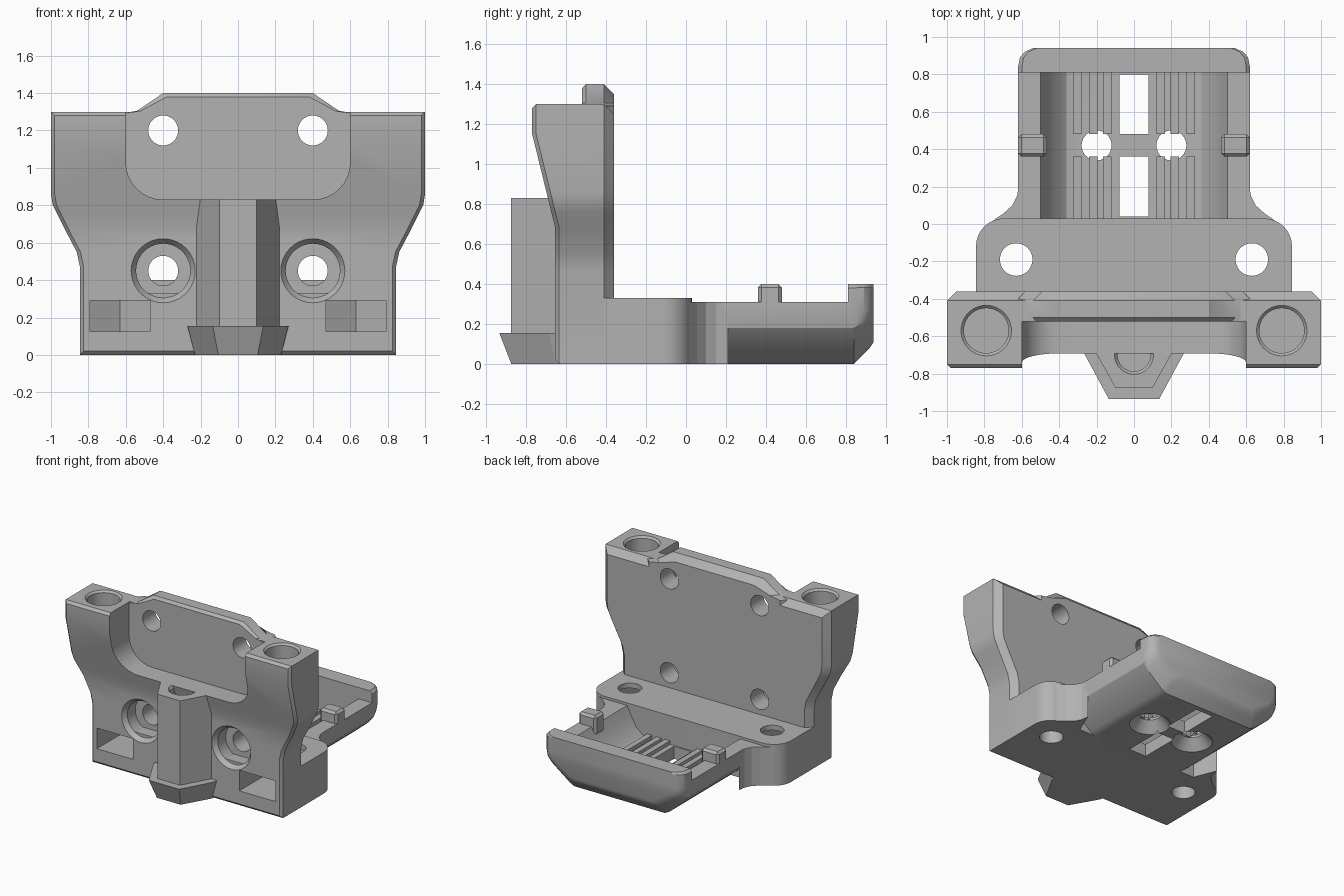
import bpy, bmesh, math

if "Cube" in bpy.data.objects:
    bpy.data.objects.remove(bpy.data.objects["Cube"])

grey = bpy.data.materials.new("mid grey")
grey.use_nodes = True
grey.diffuse_color = (0.45, 0.45, 0.45, 1)
grey.node_tree.nodes["Principled BSDF"].inputs["Base Color"].default_value = grey.diffuse_color


def loft(name, loops, rows=False):
    """Skin matching loops; rows caps a left-right symmetric loop with strips."""
    bm = bmesh.new()
    rings = [[bm.verts.new(p) for p in loop] for loop in loops]
    n = len(rings[0])
    for a, b in zip(rings, rings[1:]):
        for i in range(n):
            j = (i + 1) % n
            bm.faces.new((a[i], a[j], b[j], b[i]))
    for r in (rings[0], rings[-1]):
        if rows:
            for i in range(n // 2 - 1):
                bm.faces.new((r[i], r[i + 1], r[n - 2 - i], r[n - 1 - i]))
        else:
            bm.faces.new(r)
    bmesh.ops.recalc_face_normals(bm, faces=bm.faces)
    mesh = bpy.data.meshes.new(name)
    bm.to_mesh(mesh)
    bm.free()
    mesh.materials.append(grey)
    obj = bpy.data.objects.new(name, mesh)
    bpy.context.collection.objects.link(obj)
    return obj


def mirrored(half):
    return half + [(-x, v) for x, v in reversed(half)]


def slab(name, pts, z0, z1):
    return loft(name, [[(x, y, z) for x, y in pts] for z in (z0, z1)])


def box(name, x0, x1, y0, y1, z0, z1):
    return slab(name, [(x0, y0), (x1, y0), (x1, y1), (x0, y1)], z0, z1)


def along_y(name, half, y0, y1):
    return loft(name, [[(x, y, z) for x, z in mirrored(half)] for y in (y0, y1)], True)


def drill(axis, cx, c, steps):
    """Turned cutter; steps are (radius, position along the axis)."""
    loops = []
    for r, t in steps:
        ring = [(cx + r * math.cos(k * math.tau / 40), c + r * math.sin(k * math.tau / 40))
                for k in range(40)]
        loops.append([(u, v, t) if axis == "Z" else (u, t, v) for u, v in ring])
    return loft("drill_cutter", loops)


def panel(name, half, layers):
    """Upright panel; layers are (edge inset, y as a function of z)."""
    low, high = half[0][1], half[-1][1]
    loops = []
    for d, fy in layers:
        ins = [(x - d, z + d if z == low else z - d if z == high else z) for x, z in half]
        loops.append([(x, fy(z), z) for x, z in mirrored(ins)])
    return loft(name, loops, True)


def cut(obj, cutters):
    for c in cutters:
        m = obj.modifiers.new("cut", "BOOLEAN")
        m.operation, m.solver, m.object = "DIFFERENCE", "EXACT", c
    bpy.context.view_layer.update()
    done = bpy.data.meshes.new_from_object(obj.evaluated_get(bpy.context.evaluated_depsgraph_get()))
    obj.modifiers.clear()
    obj.data = done


def bevel(obj, width):
    m = obj.modifiers.new("edge", "BEVEL")
    m.width, m.segments = width, 1


# Upright body: front leans outward toward the top
def front(z):
    return -0.655 - 0.115 * min(1, max(0, (z - 0.68) / 0.47))


def back(z):
    return -0.36


side = [(0.845, 0), (0.845, 0.47), (0.862, 0.55), (0.93, 0.68), (0.97, 0.76),
        (0.99, 0.8), (1, 0.86), (1, 1.15), (1, 1.3)]
body = panel("upright_body", side, [(0.02, front), (0, lambda z: front(z) + 0.02),
                                    (0, lambda z: -0.41), (0.05, back)])
plate = panel("back_plate", [(0.63, 0.75), (0.63, 1.29), (0.54, 1.305), (0.4, 1.4)],
              [(0.02, lambda z: -0.52), (0, lambda z: -0.5), (0, lambda z: -0.41), (0.05, back)])

# Base block with rounded rear corners
half = [(0.845, -0.62)] + [(0.695 + 0.15 * math.cos(t), -0.12 + 0.15 * math.sin(t))
                           for t in [k * math.pi / 16 for k in range(9)]]
base = slab("base_block", mirrored(half), 0, 0.33)
for s in (1, -1):
    slab("base_fillet", [(s * x, y) for x, y in
         [(0.53, 0), (0.78, 0), (0.7, 0.055), (0.65, 0.1), (0.625, 0.15), (0.615, 0.21)]], 0, 0.31)

# Tray with rounded underside and sloped rear end
loops = []
for y, w, b in [(0, 0.62, 0), (0.84, 0.62, 0), (0.89, 0.61, 0.05), (0.92, 0.585, 0.08), (0.94, 0.54, 0.11)]:
    sec = [(w - 0.22, 0), (w - 0.18, 0.02), (w - 0.05, 0.13), (w - 0.01, 0.18),
           (w, 0.24), (w, 0.38), (w - 0.02, 0.4)]
    loops.append([(x, y, b + z * (0.4 - b) / 0.4) for x, z in mirrored(sec)])
tray = loft("tray", loops, True)

# Cutters
recess = [(0.4 + 0.2 * math.sin(k * math.pi / 16), 1.03 - 0.2 * math.cos(k * math.pi / 16))
          for k in range(9)] + [(0.6, 2)]
cutters = {"recess": along_y("recess_cutter", recess, -2, -0.515),
           "rim": box("rim_cutter", -1, 1, -0.2, 0.81, 0.31, 1),
           "cavity": along_y("cavity_cutter", [(0.3, 0.1), (0.36, 0.11), (0.42, 0.16),
                                               (0.47, 0.25), (0.5, 0.31), (0.5, 0.6)], 0.03, 0.81)}
body_cuts, plate_cuts, base_cuts = [cutters["recess"]], [], []
tray_cuts = [cutters["rim"], cutters["cavity"]]
for s in (1, -1):
    upper = drill("Y", s * 0.4, 1.2, [(0.08, -1), (0.08, 0)])
    bolt = drill("Y", s * 0.4, 0.45, [(0.175, -0.7), (0.175, -0.66), (0.145, -0.62), (0.145, -0.52),
                                      (0.08, -0.52), (0.08, 0)])
    ear = drill("Z", s * 0.79, -0.57, [(0.12, 0.95), (0.12, 1.285), (0.14, 1.305), (0.14, 1.5)])
    nut = slab("nut_pocket_cutter", [(s * x, y) for x, y in
               [(0.47, -0.8), (0.79, -0.8), (0.79, -0.1), (0.63, -0.005), (0.47, -0.1)]], 0.125, 0.29)
    screw = drill("Z", s * 0.63, -0.19, [(0.087, -1), (0.087, 1)])
    cone = drill("Z", s * 0.2, 0.42, [(0.16, -0.01), (0.08, 0.08), (0.08, 0.5)])
    body_cuts += [upper, bolt, ear, nut]
    plate_cuts.append(upper)
    base_cuts += [nut, screw]
    tray_cuts.append(cone)
for y0, y1 in ((0.04, 0.36), (0.48, 0.8)):
    tray_cuts.append(box("slot_cutter", -0.078, 0.078, y0, y1, -1, 1))

# Front pillar and its flared foot
pillar = slab("front_pillar", mirrored([(0.225, -0.54), (0.225, -0.65), (0.1, -0.875)]), 0.15, 0.83)
pillar_cut = drill("Z", 0, -0.7, [(0.088, 0.4), (0.088, 0.81), (0.108, 0.835), (0.108, 1)])
loft("pillar_foot", [[(x, y, z) for x, y in mirrored(pts)] for z, pts in
                     [(0, [(0.23, -0.6), (0.23, -0.655), (0.105, -0.875)]),
                      (0.155, [(0.27, -0.6), (0.27, -0.685), (0.135, -0.935)])]])

cut(body, body_cuts)
cut(plate, plate_cuts)
cut(base, base_cuts)
cut(tray, tray_cuts)
cut(pillar, [pillar_cut])
for c in set(body_cuts + plate_cuts + base_cuts + tray_cuts + [pillar_cut]):
    bpy.data.objects.remove(c)

# Clips on the tray rim and ribs on its floor
for s in (1, -1):
    lo, hi = sorted((s * 0.465, s * 0.62))
    bevel(box("tray_clip", lo, hi, 0.36, 0.48, 0.24, 0.4), 0.018)
    for x in (0.12, 0.195, 0.28):
        lo, hi = sorted((s * x, s * (x + 0.045)))
        for y0, y1 in ((0.03, 0.36), (0.48, 0.81)):
            box("floor_rib", lo, hi, y0, y1, 0.08, 0.13)

bpy.ops.object.select_all(action="DESELECT")
for o in (body, plate, base, tray, pillar):
    o.select_set(True)
bpy.context.view_layer.objects.active = body
bpy.ops.object.shade_smooth_by_angle(angle=math.radians(28))
